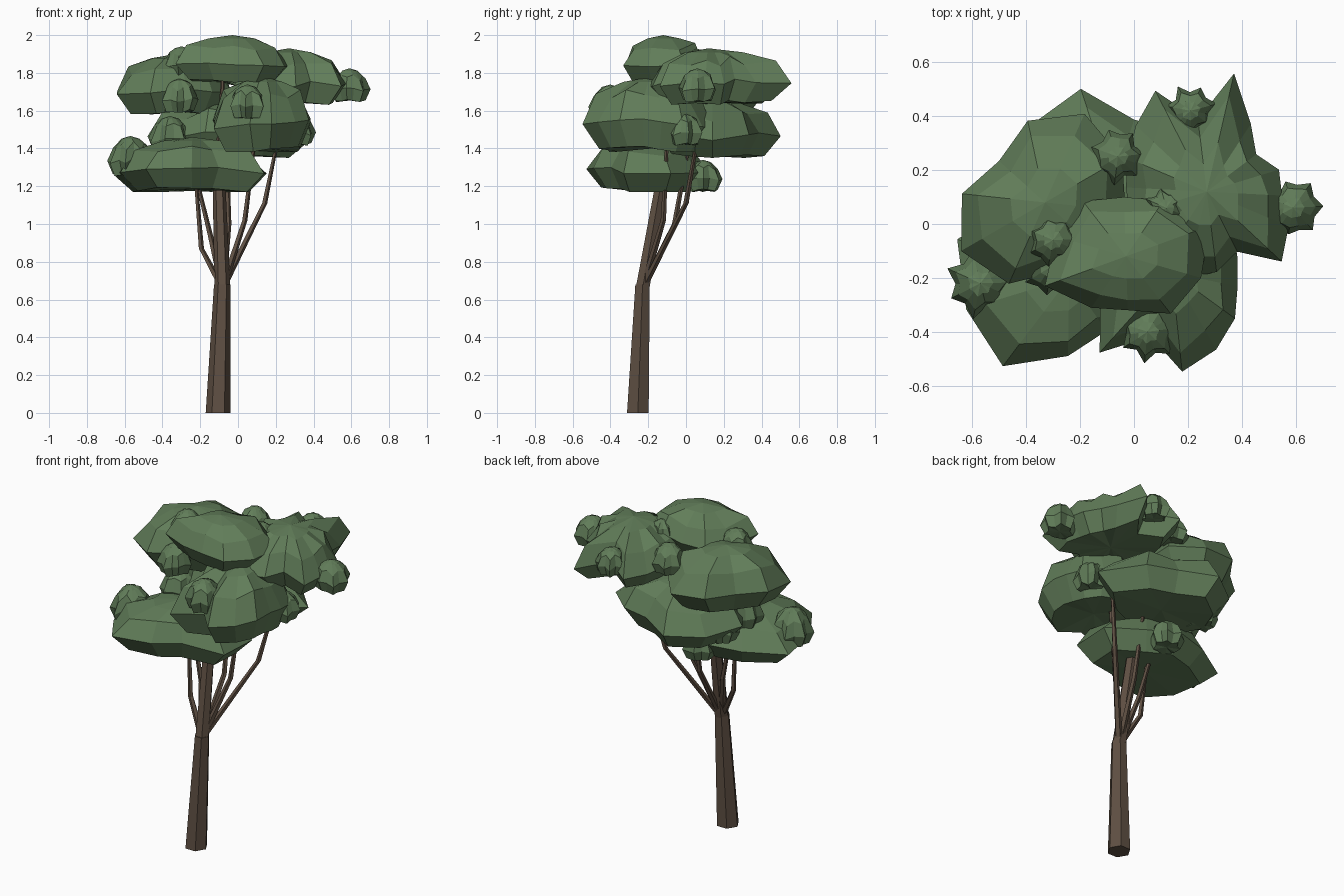
import bpy, random
from math import sin, cos, radians, pi

if "Cube" in bpy.data.objects:
    bpy.data.objects.remove(bpy.data.objects["Cube"])

random.seed(4)


def material(name, rgb):
    m = bpy.data.materials.new(name)
    m.diffuse_color = (*rgb, 1)
    m.use_nodes = True
    m.node_tree.nodes["Principled BSDF"].inputs["Base Color"].default_value = m.diffuse_color
    return m


leaf = material("leaf_green", (0.120, 0.205, 0.100))
bark = material("bark_brown", (0.112, 0.078, 0.055))


def make(name, verts, faces, mat):
    me = bpy.data.meshes.new(name)
    me.from_pydata(verts, [], faces)
    me.materials.append(mat)
    ob = bpy.data.objects.new(name, me)
    bpy.context.collection.objects.link(ob)
    return ob


def bands(n, rows):
    """Quads joining consecutive rings of n vertices."""
    return [(r * n + i, r * n + (i + 1) % n, (r + 1) * n + (i + 1) % n, (r + 1) * n + i)
            for r in range(rows - 1) for i in range(n)]


def limb(name, path, sides=6):
    """Tapered faceted tube through (x, y, z, radius) points."""
    verts = []
    for x, y, z, r in path:
        verts += [(x + r * cos(2 * pi * i / sides), y + r * sin(2 * pi * i / sides), z)
                  for i in range(sides)]
    last = len(verts) - sides
    faces = bands(sides, len(path))
    faces += [tuple(reversed(range(sides))), tuple(range(last, last + sides))]
    make(name, verts, faces, bark)


# ring profile from bottom to top: (share of rim radius, share of height)
PROFILE = [(0.76, 0.03), (1.0, 0.38), (0.78, 0.74), (0.40, 0.93)]


def clump(name, x, y, z0, z1, radii, turn=0):
    """Umbrella-shaped leaf clump with a fluted, uneven rim."""
    n, h, verts = len(radii), z1 - z0, []
    mean = sum(radii) / n
    lift = [random.uniform(-0.06, 0.06) for _ in radii]
    for s, t in PROFILE:
        for i, r in enumerate(radii):
            a = radians(turn + 360 * i / n)
            flute = (0.04 if i % 2 else -0.04) * (t > 0.5)      # creases on the top
            rim = 0.10 * (mean - r) / mean if 0.1 < t < 0.9 else 0
            z = z0 + h * max(0, t + rim + (flute + lift[i]) * (t < 0.9))
            k = s * r * (1 + flute)
            verts.append((x + k * cos(a), y + k * sin(a), z))
    faces = bands(n, len(PROFILE))
    b = len(verts)
    verts += [(x, y, z0 + 0.05 * h), (x, y, z1)]
    top = n * (len(PROFILE) - 1)
    for i in range(n):
        j = (i + 1) % n
        faces += [(b, j, i), (b + 1, top + i, top + j)]
    make(name, verts, faces, leaf)


# trunk
limb("trunk", [(-0.105, -0.255, 0, 0.066), (-0.083, -0.23, 0.68, 0.044)])

# thick leader continuing the trunk
FORK = (-0.083, -0.228)
limb("leader", [(*FORK, 0.67, 0.042), (-0.10, -0.135, 1.2, 0.034), (-0.08, -0.10, 1.8, 0.008)])

# thin branches: kink point and tip
BRANCHES = [
    ((-0.195, -0.18, 0.87), (-0.23, -0.15, 1.3)),
    ((-0.15, -0.14, 0.95), (-0.26, -0.10, 1.4)),
    ((0.035, -0.12, 1.02), (0.09, -0.10, 1.45)),
    ((0.14, 0.0, 1.11), (0.21, 0.06, 1.45)),
    ((-0.05, -0.06, 1.0), (-0.06, 0.02, 1.45)),
]
for k, (mid, tip) in enumerate(BRANCHES):
    limb(f"branch_{k + 1}", [(*FORK, 0.66, 0.021), (*mid, 0.015), (*tip, 0.009)], 5)

# large leaf clumps, rim radii read around the crown
clump("lower_front_clump", -0.24, -0.20, 1.17, 1.46,
      [.41, .31, .33, .34, .44, .40, .41, .29, .24, .40], 17)
clump("middle_front_clump", 0.14, -0.18, 1.38, 1.78,
      [.25, .28, .31, .32, .30, .30, .30, .27, .29, .40, .25, .37, .33, .29, .25], 12)
clump("middle_back_clump", -0.08, 0.14, 1.35, 1.66,
      [.46, .33, .26, .38, .38, .40, .33, .30, .30, .33])
clump("upper_right_clump", 0.27, 0.12, 1.63, 1.93,
      [.28, .23, .30, .45, .27, .42, .36, .32, .30,
       .30, .30, .30, .33, .30, .25, .38, .33, .28], 17)
clump("upper_left_clump", -0.33, 0.08, 1.58, 1.90,
      [.30, .33, .36, .31, .23, .31, .36, .33, .26, .26], -6)
clump("crown_clump", -0.03, -0.12, 1.75, 2.00,
      [.33, .25, .22, .26, .27, .32, .23, .20, .27, .29], 20)

# small tufts: x, y, z centre, radius
TUFTS = [
    (-0.57, -0.22, 1.36, 0.125), (0.05, -0.40, 1.645, 0.11), (0.59, 0.06, 1.735, 0.105),
    (-0.30, -0.06, 1.86, 0.095), (-0.31, -0.16, 1.68, 0.105), (-0.06, 0.25, 1.82, 0.10),
    (0.21, 0.42, 1.79, 0.095), (0.31, -0.01, 1.50, 0.10), (-0.16, 0.09, 1.255, 0.10),
    (-0.36, -0.05, 1.47, 0.12), (0.12, 0.06, 1.86, 0.08), (-0.35, 0.16, 1.44, 0.10),
]
for k, (x, y, z, r) in enumerate(TUFTS):
    radii = [r * (random.uniform(0.95, 1.08), random.uniform(0.70, 0.84))[i % 2]
             for i in range(14)]
    clump(f"tuft_{k + 1}", x, y, z - 0.85 * r, z + 0.85 * r, radii, random.uniform(0, 15))
